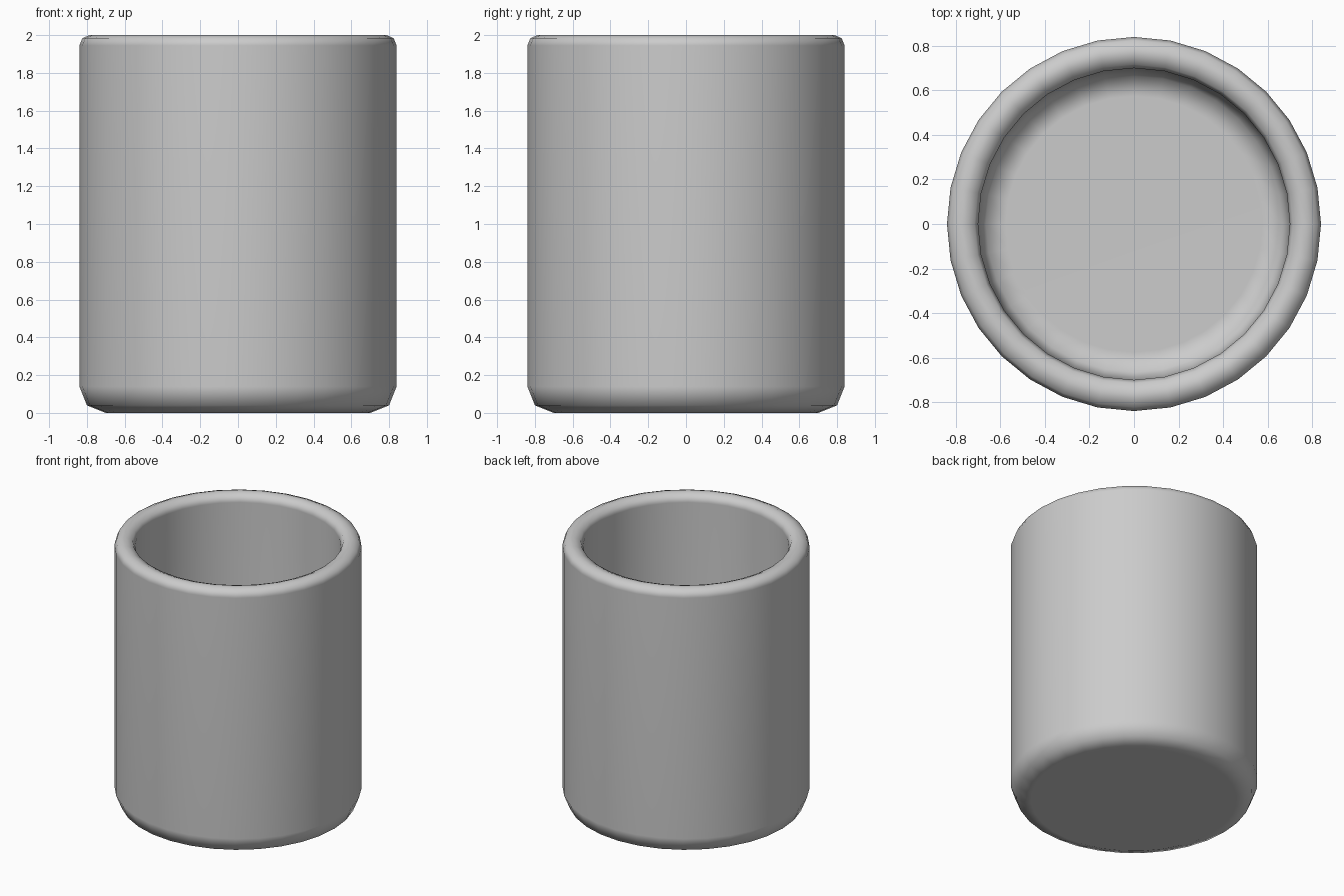
import bpy, bmesh, math

if "Cube" in bpy.data.objects:
    bpy.data.objects.remove(bpy.data.objects["Cube"])

SEGMENTS = 32

# Cup cross-section (radius, height): underside, outer wall, rim, inner wall, floor
profile = [
    (0.70, 0.0), (0.80, 0.04), (0.84, 0.14),
    (0.84, 1.945), (0.824, 1.984), (0.785, 2.0),
    (0.755, 2.0), (0.716, 1.984), (0.70, 1.945),
    (0.70, 0.27), (0.665, 0.18), (0.575, 0.14),
]

bm = bmesh.new()
rings = []
for r, z in profile:
    angles = [2 * math.pi * i / SEGMENTS for i in range(SEGMENTS)]
    rings.append([bm.verts.new((r * math.cos(a), r * math.sin(a), z)) for a in angles])

# Walls between neighbouring rings
for low, high in zip(rings, rings[1:]):
    for i in range(SEGMENTS):
        j = (i + 1) % SEGMENTS
        bm.faces.new((low[i], low[j], high[j], high[i]))

# Flat underside and flat inner floor
bm.faces.new(rings[0][::-1])
bm.faces.new(rings[-1])
bmesh.ops.recalc_face_normals(bm, faces=bm.faces[:])

mesh = bpy.data.meshes.new("cup")
bm.to_mesh(mesh)
bm.free()
cup = bpy.data.objects.new("cup", mesh)
bpy.context.collection.objects.link(cup)

# Smooth shading with flat caps and walls kept clean
mesh.polygons.foreach_set("use_smooth", [True] * len(mesh.polygons))
weighted = cup.modifiers.new("weighted_normals", 'WEIGHTED_NORMAL')
weighted.keep_sharp = True
